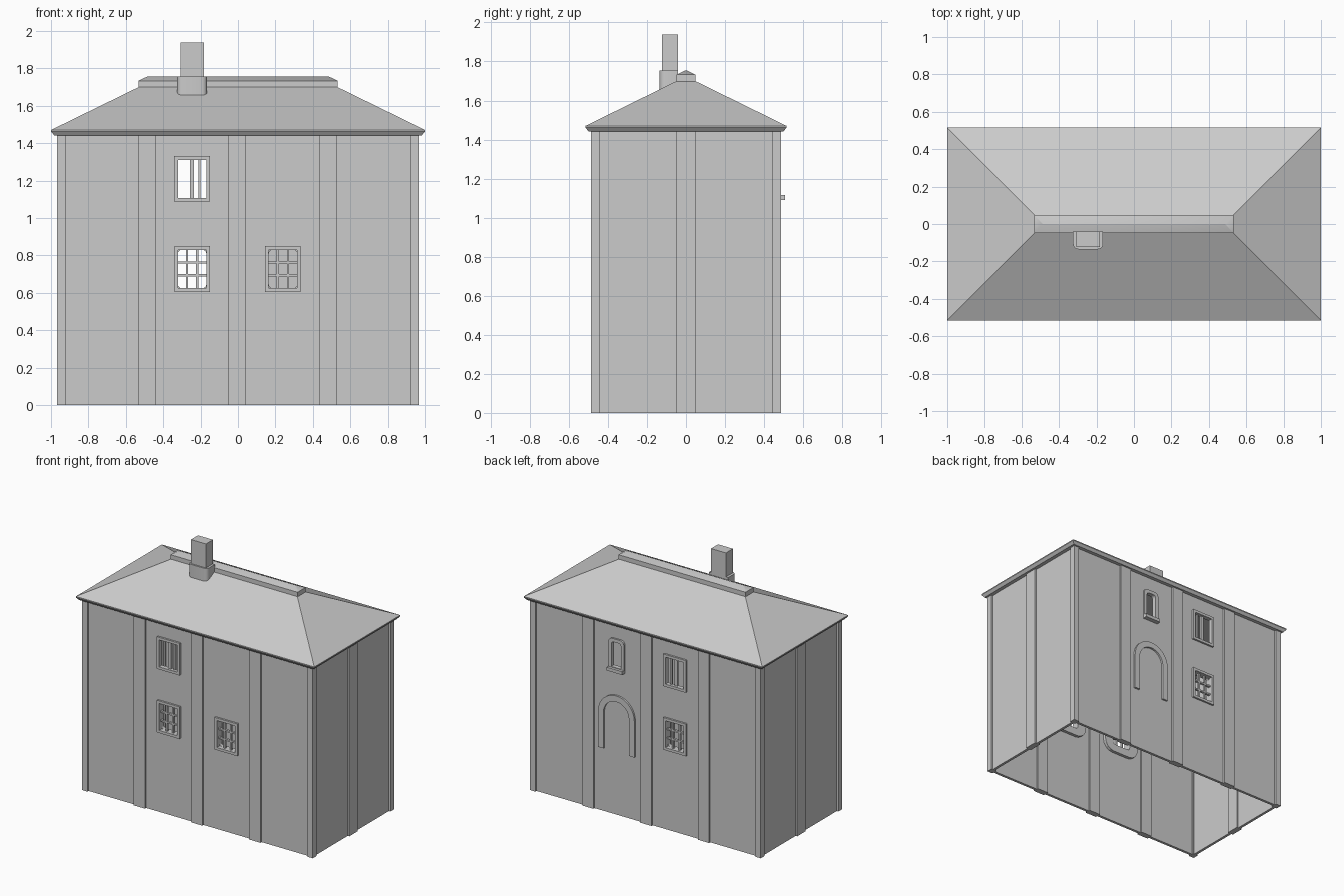
import bpy, bmesh
from math import sin, cos, pi, radians

cube = bpy.data.objects.get("Cube")
if cube:
    bpy.data.objects.remove(cube, do_unlink=True)

stone = bpy.data.materials.new("plain grey")
stone.use_nodes = True
GREY = (0.6, 0.6, 0.6, 1)
stone.diffuse_color = GREY
stone.node_tree.nodes["Principled BSDF"].inputs["Base Color"].default_value = GREY


def loft(name, rings, loop=False):
    """Skin equal-length rings of points; cap the ends, or join last to first."""
    bm = bmesh.new()
    vs = [[bm.verts.new(p) for p in ring] for ring in rings]
    n = len(rings[0])
    pairs = list(zip(vs, vs[1:])) + ([(vs[-1], vs[0])] if loop else [])
    for a, b in pairs:
        for i in range(n):
            j = (i + 1) % n
            bm.faces.new((a[i], a[j], b[j], b[i]))
    if not loop:
        bm.faces.new(vs[0])
        bm.faces.new(vs[-1])
    bmesh.ops.recalc_face_normals(bm, faces=bm.faces)
    mesh = bpy.data.meshes.new(name)
    bm.to_mesh(mesh)
    bm.free()
    mesh.materials.append(stone)
    obj = bpy.data.objects.new(name, mesh)
    bpy.context.collection.objects.link(obj)
    return obj


def rect(hx, hy, z):
    return [(-hx, -hy, z), (hx, -hy, z), (hx, hy, z), (-hx, hy, z)]


def box(name, x0, x1, y0, y1, z0, z1):
    return loft(name, [[(x0, y0, z), (x1, y0, z), (x1, y1, z), (x0, y1, z)]
                       for z in (z0, z1)])


def outline(cx, cz, hx, hz, r_low, r_top):
    """Rounded rectangle in the x-z plane."""
    pts = []
    for k, (sx, sz) in enumerate(((1, 1), (-1, 1), (-1, -1), (1, -1))):
        r = r_top if sz > 0 else r_low
        for i in range(5):
            a = pi / 2 * (k + i / 4)
            pts.append((cx + sx * (hx - r) + r * cos(a), cz + sz * (hz - r) + r * sin(a)))
    return pts


def at_y(pts, y):
    return [(x, y, z) for x, z in pts]


def surround(name, outer, inner, y0, y1):
    """Hollow frame between two outlines."""
    return loft(name, [at_y(outer, y0), at_y(outer, y1), at_y(inner, y1), at_y(inner, y0)], True)


def smooth(obj, angle):
    bpy.ops.object.select_all(action='DESELECT')
    obj.select_set(True)
    bpy.context.view_layer.objects.active = obj
    bpy.ops.object.shade_smooth_by_angle(angle=radians(angle))


# Hollow walls, open below
EAVE = 1.45
WX, WY, T = 0.955, 0.473, 0.02
walls = loft("walls", [rect(WX, WY, 0), rect(WX, WY, EAVE),
                       rect(WX - T, WY - T, EAVE), rect(WX - T, WY - T, 0)], True)

# Pilasters on all four sides and corner posts
OX, OY = 0.968, 0.487
for side, s in (("front", -1), ("back", 1)):
    ya, yb = sorted((s * (OY - 0.045), s * OY))
    for i, x in enumerate((-0.487, -0.004, 0.482)):
        box(f"{side}_pilaster_{i + 1}", x - 0.047, x + 0.047, ya, yb, 0, EAVE)
    for end, e in (("right", -1), ("left", 1)):
        xa, xb = sorted((e * (OX - 0.045), e * OX))
        box(f"{side}_{end}_corner_post", xa, xb, ya, yb, 0, EAVE)
for end, e in (("right", -1), ("left", 1)):
    xa, xb = sorted((e * (OX - 0.045), e * OX))
    box(f"{end}_pilaster", xa, xb, -0.05, 0.05, 0, EAVE)


def cut_wall(pts, s):
    ya, yb = sorted((s * 0.4, s * 0.55))
    cutter = loft("window_cutter", [at_y(pts, ya), at_y(pts, yb)])
    cutter.hide_render = True
    mod = walls.modifiers.new("opening", 'BOOLEAN')
    mod.operation, mod.solver, mod.object = 'DIFFERENCE', 'EXACT', cutter
    bpy.context.view_layer.objects.active = walls
    bpy.ops.object.modifier_apply(modifier=mod.name)
    bpy.data.objects.remove(cutter, do_unlink=True)


def window(name, cx, cz, s, upright, cross, inner_trim):
    """Framed opening with bars; s is -1 for the front wall, 1 for the back."""
    hx, hz, edge = 0.076, 0.102, 0.02
    hole = outline(cx, cz, hx, hz, 0.002, 0.002)
    cut_wall(hole, s)
    surround(name + "_frame", outline(cx, cz, hx + edge, hz + edge, 0.002, 0.002),
             hole, s * (WY - T), s * OY)
    ya, yb = sorted((s * 0.453, s * 0.47))
    for i, (dx, w) in enumerate(upright):
        box(f"{name}_upright_bar_{i + 1}", cx + dx - w, cx + dx + w, ya, yb, cz - hz, cz + hz)
    for i, dz in enumerate(cross):
        box(f"{name}_cross_bar_{i + 1}", cx - hx, cx + hx, ya, yb,
            cz + dz - 0.006, cz + dz + 0.006)
    if inner_trim:
        surround(name + "_inner_trim", outline(cx, cz, 0.15, 0.16, 0.08, 0.08),
                 outline(cx, cz, hx, hz, 0.02, 0.02), s * 0.43, s * 0.455)


# Barred windows
GRID = ((-0.027, 0.006), (0.027, 0.006))
PAIR = ((0.0, 0.011), (0.04, 0.005))
THIRDS = (-0.034, 0.034)
window("front_upper_window", -0.245, 1.209, -1, PAIR, (), False)
window("front_lower_right_window", -0.245, 0.727, -1, GRID, THIRDS, True)
window("front_lower_left_window", 0.24, 0.727, -1, GRID, THIRDS, True)
window("back_upper_window", -0.245, 1.209, 1, PAIR, (), False)
window("back_lower_window", -0.245, 0.727, 1, GRID, THIRDS, True)

# Narrow back window with sill
slit = outline(0.245, 1.215, 0.04, 0.095, 0.002, 0.02)
cut_wall(slit, 1)
surround("narrow_window_frame", outline(0.245, 1.215, 0.065, 0.12, 0.002, 0.03),
         slit, WY - T, OY)
box("narrow_window_sill", 0.18, 0.31, 0.46, 0.507, 1.09, 1.115)

# Raised arch moulding on the back wall
CX, SPRING, FOOT = 0.245, 0.755, 0.48
arc = [pi * i / 16 for i in range(17)]
half = lambda r: [(CX + r * cos(a), SPRING + r * sin(a)) for a in arc]
arch = ([(CX + 0.152, FOOT)] + half(0.152) + [(CX - 0.152, FOOT), (CX - 0.107, FOOT)]
        + half(0.107)[::-1] + [(CX + 0.107, FOOT)])
loft("arch_moulding", [at_y(arch, 0.465), at_y(arch, OY)])

# Hipped roof with a thin eave
loft("roof", [rect(0.983, 0.5, 1.442), rect(1.0, 0.515, 1.462),
              rect(1.0, 0.515, 1.47), rect(0.53, 0.047, 1.70)])

# Ridge cap with hipped ends
cap = loft("ridge_cap", [rect(0.533, 0.048, 1.69), rect(0.533, 0.048, 1.733),
                         rect(0.487, 0.001, 1.755)])
smooth(cap, 60)

# Chimney: rounded base and square shaft
base_plan = [(x, y) for x, y in outline(-0.245, -0.0875, 0.08, 0.0475, 0.028, 0.001)]
base = loft("chimney_base", [[(x, y, z) for x, y in base_plan] for z in (1.64, 1.755)])
smooth(base, 40)
box("chimney_shaft", -0.307, -0.182, -0.124, -0.04, 1.66, 1.937)
